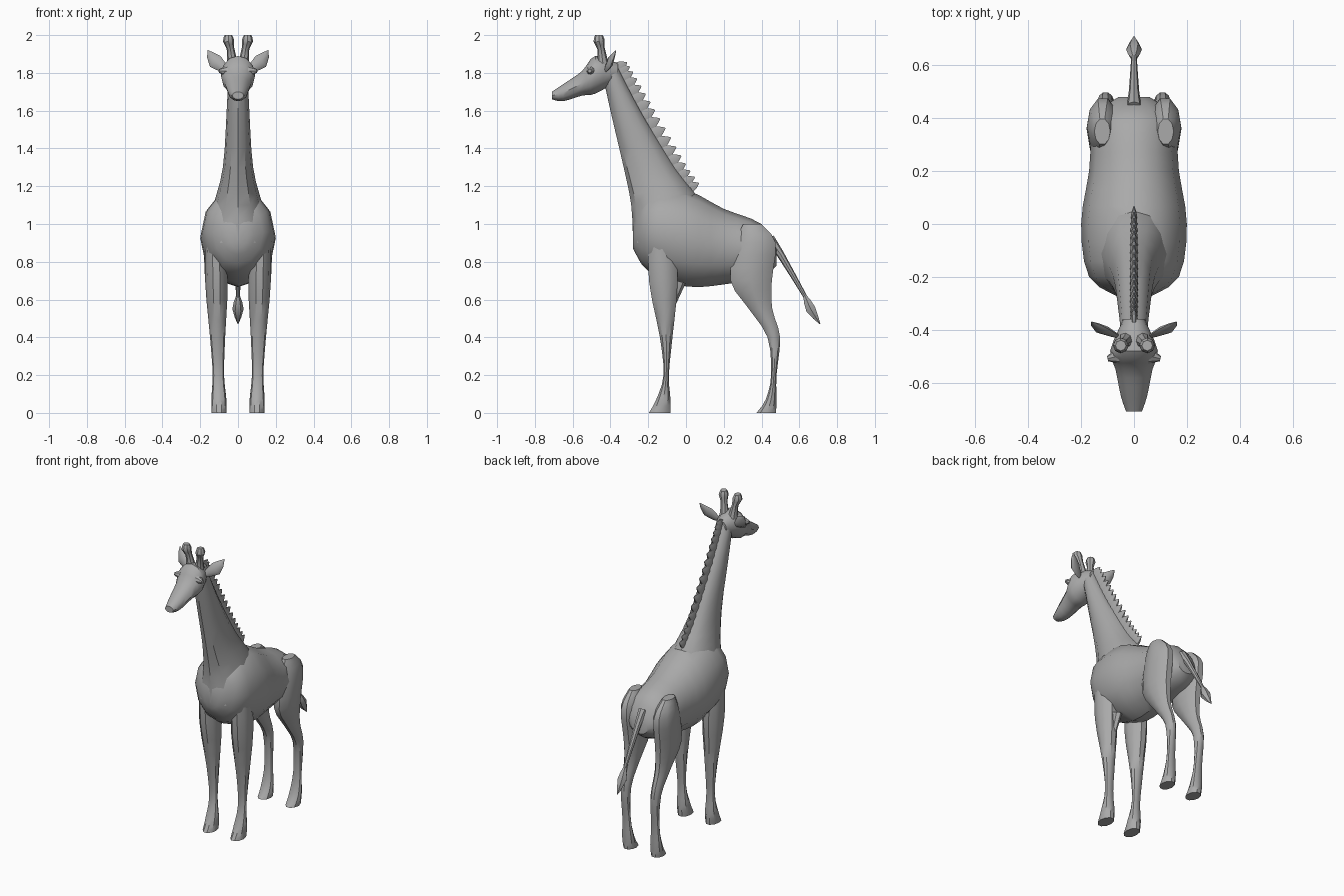
import bpy, bmesh, math
from mathutils import Vector

cube = bpy.data.objects.get("Cube")
if cube:
    bpy.data.objects.remove(cube, do_unlink=True)

grey = bpy.data.materials.new("neutral grey hide")
grey.use_nodes = True
colour = (.4, .4, .4, 1)
grey.diffuse_color = colour
grey.node_tree.nodes["Principled BSDF"].inputs["Base Color"].default_value = colour


def sample(rows, u):
    """Read a smooth curve through the rows at row number u."""
    last = len(rows) - 1
    k = min(int(u), last - 1)
    t = u - k
    before, start, end, after = (rows[max(0, min(last, k + n))] for n in (-1, 0, 1, 2))
    result = []
    for a, b, c, d in zip(before, start, end, after):
        leave, arrive = (c - a) / 2, (d - b) / 2
        bend = leave + arrive - 2 * (c - b)
        result.append(b + t * (leave + t * (c - b - leave - bend + t * bend)))
    return result


def refine(rows, steps):
    """Insert smooth in-between rows."""
    total = (len(rows) - 1) * steps
    return [sample(rows, i / steps) for i in range(total + 1)]


def around(sides):
    """Cosine and sine pairs around a circle."""
    angles = [math.tau * i / sides for i in range(sides)]
    return [(math.cos(a), math.sin(a)) for a in angles]


def skin(name, rings):
    """Join rings of points into a closed surface."""
    bm = bmesh.new()
    loops = [[bm.verts.new(p) for p in ring] for ring in rings]
    for lower, upper in zip(loops, loops[1:]):
        for i in range(len(lower)):
            bm.faces.new((lower[i - 1], lower[i], upper[i], upper[i - 1]))
    bm.faces.new(loops[0])
    bm.faces.new(loops[-1])
    bmesh.ops.recalc_face_normals(bm, faces=bm.faces)
    mesh = bpy.data.meshes.new(name)
    bm.to_mesh(mesh)
    bm.free()
    mesh.materials.append(grey)
    obj = bpy.data.objects.new(name, mesh)
    bpy.context.collection.objects.link(obj)
    bpy.ops.object.select_all(action='DESELECT')
    bpy.context.view_layer.objects.active = obj
    obj.select_set(True)
    bpy.ops.object.shade_smooth_by_angle(angle=math.radians(35))


def loft(name, rows, upright, side=0, sides=12):
    """Each row: station, low edge, high edge, half width."""
    rings = []
    for station, low, high, half in refine(rows, 3):
        # Legs lean outwards as they rise
        x = side * (.1 + .02 * station)
        middle, reach = (low + high) / 2, (high - low) / 2
        ring = []
        for c, s in around(sides):
            across, other = x + half * c, middle + reach * s
            ring.append((across, other, station) if upright else (across, station, other))
        rings.append(ring)
    skin(name, rings)


def tube(name, rows, flat=1, wide=(1, 0, 0), sides=8):
    """Each row: x, y, z, radius. The wide direction is scaled by flat."""
    rows = refine(rows, 2)
    points = [Vector(row[:3]) for row in rows]
    rings = []
    for k, point in enumerate(points):
        ahead = points[min(k + 1, len(points) - 1)] - points[max(k - 1, 0)]
        cross = ahead.cross(Vector(wide)).normalized()
        across = cross.cross(ahead).normalized() * flat
        radius = rows[k][3]
        rings.append([point + radius * (c * across + s * cross) for c, s in around(sides)])
    skin(name, rings)


def mirrored(rows, side):
    return [(side * x, *rest) for x, *rest in rows]


# Barrel of the body, from chest to rump
torso = [(-.28, .87, 1, .05), (-.2, .75, 1.17, .17), (0, .67, 1.18, .2),
         (.2, .68, 1.08, .17), (.4, .72, 1, .15), (.48, .78, .87, .06)]
loft("torso", torso, upright=False)

# Neck, from the shoulders to the skull
neck = [(.9, -.28, .05, .18), (1.1, -.29, .08, .13), (1.3, -.33, -.06, .08),
        (1.6, -.4, -.24, .06), (1.83, -.45, -.36, .05)]
loft("neck", neck, upright=True)

# Head and muzzle
head = [(-.71, 1.66, 1.7, .03), (-.65, 1.65, 1.74, .05), (-.55, 1.68, 1.81, .07),
        (-.48, 1.69, 1.89, .09), (-.36, 1.76, 1.85, .04)]
loft("head", head, upright=False)

# Legs, from hoof to hip
front_leg = [(0, -.2, -.08, .04), (.07, -.16, -.08, .04), (.2, -.12, -.09, .03),
             (.4, -.14, -.07, .04), (.7, -.2, -.04, .06), (1, -.2, -.06, .05)]
hind_leg = [(0, .37, .48, .04), (.07, .42, .48, .04), (.2, .45, .48, .03),
            (.4, .43, .5, .03), (.55, .33, .46, .04), (.7, .23, .46, .06),
            (.9, .26, .48, .06), (1, .3, .4, .03)]

# Knobbed horns, leaf shaped ears and bulging eyes
horn = [(.03, -.44, 1.85, .03), (.04, -.45, 1.93, .02),
        (.05, -.46, 1.97, .03), (.05, -.46, 2, .02)]
ear = [(.05, -.43, 1.81, .01), (.12, -.4, 1.86, .04), (.16, -.37, 1.92, .002)]
eye = [(.06, -.5, 1.81, .03), (.1, -.51, 1.81, .01)]

for label, side in (("left", 1), ("right", -1)):
    loft(label + "_front_leg", front_leg, True, side, sides=10)
    loft(label + "_hind_leg", hind_leg, True, side, sides=10)
    tube(label + "_horn", mirrored(horn, side))
    tube(label + "_ear", mirrored(ear, side), flat=.4, wide=(0, 1, 0))
    tube(label + "_eye", mirrored(eye, side), wide=(0, 1, 0))

# Skin fold behind the left foreleg
tube("elbow_fold", [(.1, -.1, .52, .02), (.1, -.05, .7, .05)], flat=.6)

# Tail and its tuft
tube("tail", [(0, .44, .92, .03), (0, .5, .84, .02), (0, .64, .6, .01)])
tube("tail_tuft", [(0, .63, .62, .01), (0, .66, .55, .03), (0, .71, .47, .002)], sides=6)

# Mane: a thin crest along the back of the neck with a row of jagged tufts
tufts = 17
crest = []
for i in range(tufts):
    z, front, back, half = sample(neck, 1.5 + 2.5 * i / (tufts - 1))
    crest.append((0, back, z, .02))
    size = .03 + .01 * math.sin(math.pi * i / tufts)
    tuft = [(0, back + size * out, z + size * out / 2, size * thick)
            for out, thick in ((0, 1), (.7, .8), (1.5, .1))]
    tube(f"mane_tuft_{i + 1}", tuft, flat=.4, sides=6)
tube("mane_crest", crest, flat=.4)
